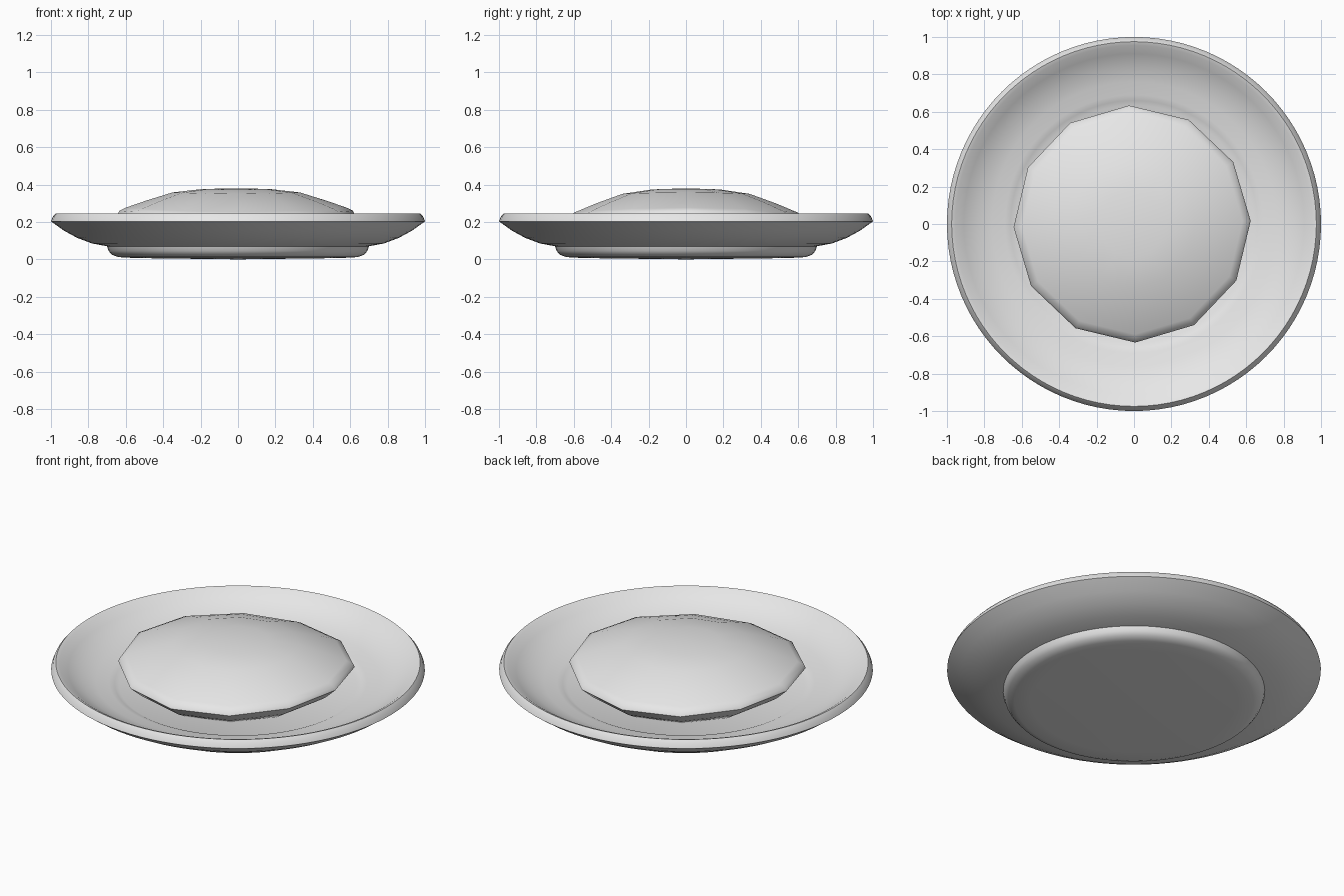
import bpy, bmesh, math

if "Cube" in bpy.data.objects:
    bpy.data.objects.remove(bpy.data.objects["Cube"])


def material(name, rgb):
    m = bpy.data.materials.new(name)
    m.diffuse_color = (*rgb, 1.0)
    m.use_nodes = True
    m.node_tree.nodes["Principled BSDF"].inputs["Base Color"].default_value = m.diffuse_color
    return m


def lathe(name, profile, sides, mat, angle, center=(0, 0), turn=0.0, wave=0.0):
    """Revolve a closed (radius, z) profile that starts and ends on the axis."""
    bm = bmesh.new()
    rings = []
    for r, z in profile:
        if r == 0:
            rings.append([bm.verts.new((center[0], center[1], z))])
            continue
        ring = []
        for i in range(sides):
            a = turn + 2 * math.pi * i / sides
            dz = wave * math.cos(2 * a) * (r / 0.6) ** 2
            ring.append(bm.verts.new((center[0] + r * math.cos(a),
                                      center[1] + r * math.sin(a), z + dz)))
        rings.append(ring)
    for lo, hi in zip(rings, rings[1:]):
        for i in range(sides):
            j = (i + 1) % sides
            quad = [lo[i % len(lo)], lo[j % len(lo)], hi[j % len(hi)], hi[i % len(hi)]]
            bm.faces.new(list(dict.fromkeys(quad)))
    bmesh.ops.recalc_face_normals(bm, faces=bm.faces)
    me = bpy.data.meshes.new(name)
    bm.to_mesh(me)
    bm.free()
    me.materials.append(mat)
    ob = bpy.data.objects.new(name, me)
    bpy.context.collection.objects.link(ob)
    bpy.ops.object.select_all(action='DESELECT')
    ob.select_set(True)
    bpy.context.view_layer.objects.active = ob
    bpy.ops.object.shade_smooth_by_angle(angle=math.radians(angle))
    return ob


grey = material("light_grey", (0.8, 0.8, 0.8))

# Dish: foot, flared underside, rim, bowl wall and sunken well
lathe("plate", [
    (0, 0.0), (0.16, 0.002), (0.55, 0.007), (0.64, 0.012), (0.675, 0.025),
    (0.692, 0.045), (0.70, 0.07),
    (0.78, 0.085), (0.86, 0.115), (0.93, 0.153), (1.0, 0.203),
    (0.99, 0.228), (0.975, 0.245), (0.955, 0.238), (0.91, 0.205),
    (0.84, 0.168), (0.76, 0.142), (0.69, 0.130), (0.66, 0.122),
    (0.635, 0.110), (0, 0.107),
], 96, grey, 38)

# Food: twelve-sided domed cake with a slightly wavy overhanging edge
lathe("domed_cake", [
    (0, 0.38), (0.18, 0.375), (0.34, 0.354), (0.48, 0.307), (0.59, 0.265),
    (0.625, 0.247), (0.634, 0.228), (0.57, 0.17), (0.48, 0.115), (0, 0.112),
], 12, grey, 60, center=(-0.01, 0.0), turn=math.radians(1.5), wave=0.012)
